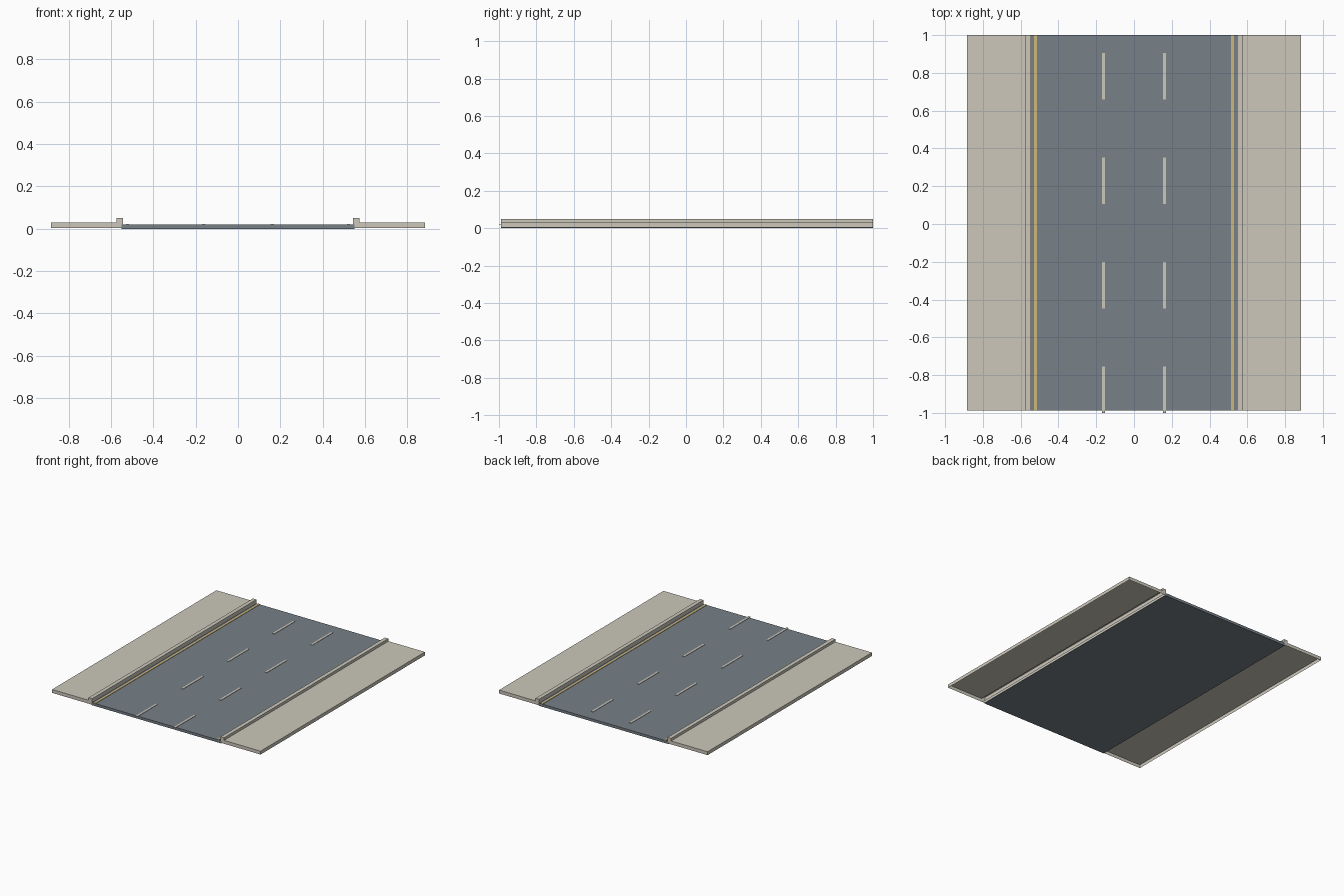
import bpy
import bmesh

cube = bpy.data.objects.get("Cube")
if cube:
    bpy.data.objects.remove(cube, do_unlink=True)

FRONT, BACK = -0.988, 1.0
ROAD_TOP = 0.02


def make_material(name, rgb):
    """Material from 0-255 display values, stored as linear."""
    linear = [(c / 255) ** 2.2 for c in rgb]
    mat = bpy.data.materials.new(name)
    mat.use_nodes = True
    mat.diffuse_color = (*linear, 1)
    bsdf = mat.node_tree.nodes["Principled BSDF"]
    bsdf.inputs["Base Color"].default_value = (*linear, 1)
    bsdf.inputs["Roughness"].default_value = 0.9
    return mat


asphalt = make_material("asphalt grey", (118, 127, 134))
concrete = make_material("pale concrete", (203, 198, 186))
yellow = make_material("line yellow", (206, 182, 122))


def extrude_profile(name, profile, y0, y1, mat, open_edge=False):
    """Extrude an x-z outline along y; open_edge leaves the closing side off."""
    bm = bmesh.new()
    rings = [[bm.verts.new((x, y, z)) for x, z in profile] for y in (y0, y1)]
    count = len(profile)
    for ring in rings:
        bm.faces.new(ring)
    for i in range(count - 1 if open_edge else count):
        j = (i + 1) % count
        bm.faces.new((rings[0][i], rings[0][j], rings[1][j], rings[1][i]))
    bmesh.ops.recalc_face_normals(bm, faces=bm.faces[:])
    mesh = bpy.data.meshes.new(name)
    bm.to_mesh(mesh)
    bm.free()
    mesh.materials.append(mat)
    obj = bpy.data.objects.new(name, mesh)
    bpy.context.collection.objects.link(obj)
    return obj


def box(name, x0, x1, y0, y1, z0, z1, mat):
    outline = [(x0, z0), (x1, z0), (x1, z1), (x0, z1)]
    return extrude_profile(name, outline, y0, y1, mat)


# Road slab
box("road", -0.55, 0.55, FRONT, BACK, 0, ROAD_TOP, asphalt)

# Pavement with raised kerb: a shell, open underneath
kerb_outline = [(0.551, 0.004), (0.551, ROAD_TOP), (0.544, ROAD_TOP), (0.544, 0.05),
                (0.574, 0.05), (0.574, 0.03), (0.883, 0.03), (0.883, 0.004)]

for side, s in (("left", 1), ("right", -1)):
    outline = [(s * x, z) for x, z in kerb_outline]
    extrude_profile(side + "_pavement", outline, FRONT, BACK, concrete, open_edge=True)

    # Edge line beside the kerb
    box(side + "_edge_line", s * 0.514, s * 0.529, FRONT, BACK,
        ROAD_TOP, ROAD_TOP + 0.003, yellow)

    # Dashed lane line
    for i in range(4):
        start = -1 + i * 0.553
        box(f"{side}_lane_dash_{i + 1}", s * 0.153, s * 0.169, start, start + 0.246,
            ROAD_TOP, ROAD_TOP + 0.003, concrete)
